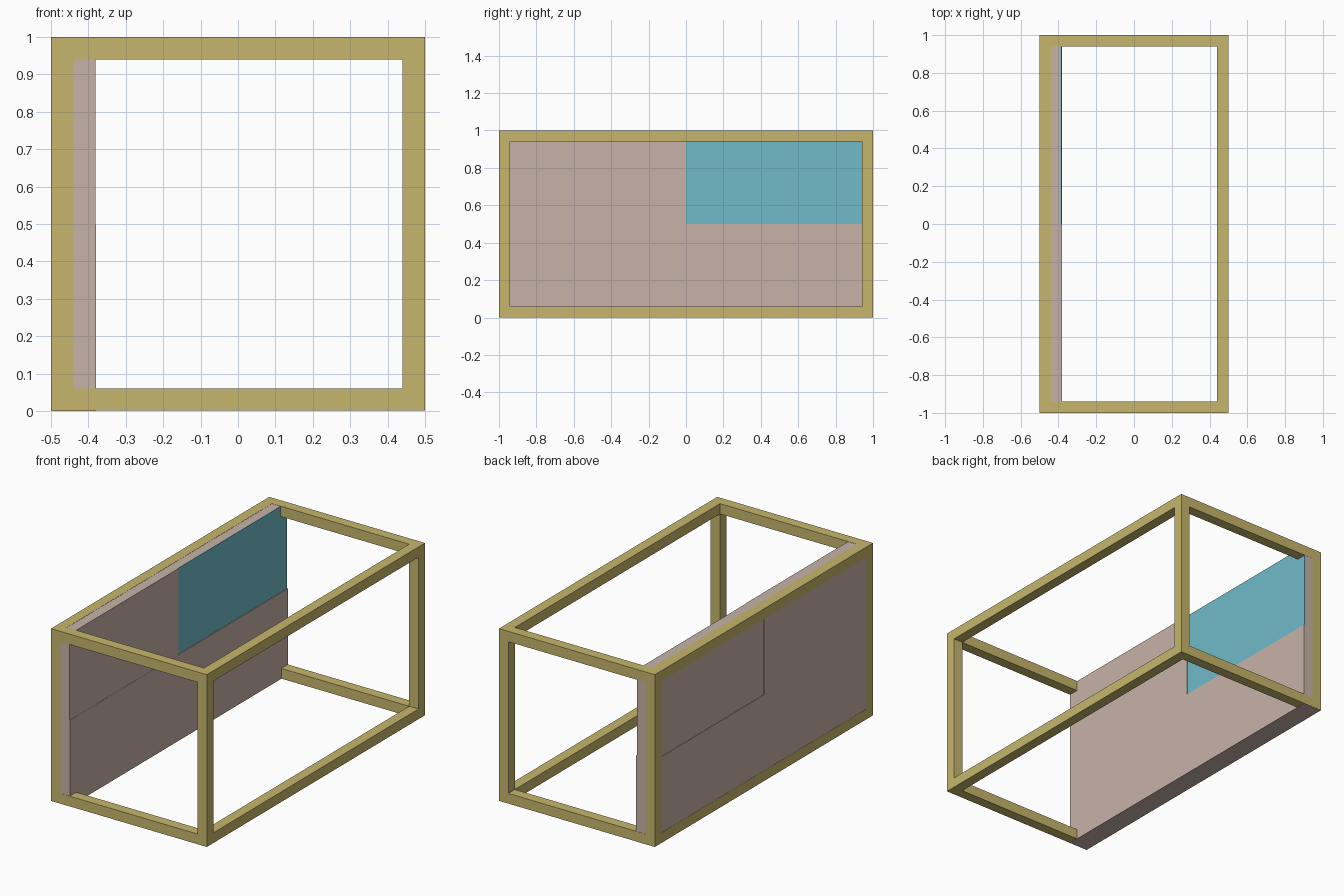
import bpy
import bmesh
from mathutils import Vector

if "Cube" in bpy.data.objects:
    bpy.data.objects.remove(bpy.data.objects["Cube"])


def material(name, rgb):
    m = bpy.data.materials.new(name)
    m.diffuse_color = (*rgb, 1.0)
    m.use_nodes = True
    m.node_tree.nodes["Principled BSDF"].inputs["Base Color"].default_value = m.diffuse_color
    return m


TIMBER = material("timber_yellow", (0.57, 0.47, 0.15))
BOARD = material("board_pink", (0.57, 0.45, 0.395))
PANE = material("pane_blue", (0.165, 0.49, 0.59))


def add_box(bm, lo, hi):
    lo, hi = Vector(lo), Vector(hi)
    verts = bmesh.ops.create_cube(bm, size=1)["verts"]
    for v in verts:
        v.co = (lo + hi) / 2 + v.co * (hi - lo)


def part(name, boxes, mat):
    bm = bmesh.new()
    for lo, hi in boxes:
        add_box(bm, lo, hi)
    mesh = bpy.data.meshes.new(name)
    bm.to_mesh(mesh)
    bm.free()
    mesh.materials.append(mat)
    ob = bpy.data.objects.new(name, mesh)
    bpy.context.collection.objects.link(ob)
    return ob


T = 0.06    # bar thickness
E = 0.001   # small setback so boards sit just behind the frame faces
X, Y, Z = 0.5, 1.0, 1.0

# Open frame: four posts, four long rails, four cross rails
posts, long_rails, cross_rails = [], [], []
for x in (-X, X - T):
    for y in (-Y, Y - T):
        posts.append(((x, y, T), (x + T, y + T, Z - T)))
    for z in (E, Z - T):
        top = T if z == E else Z
        long_rails.append(((x, -Y, z), (x + T, Y, top)))
for y in (-Y, Y - T):
    for z in (E, Z - T):
        top = T if z == E else Z
        cross_rails.append(((-X + T, y, z), (X - T, y + T, top)))
part("frame_posts", posts, TIMBER)
part("frame_long_rails", long_rails, TIMBER)
part("frame_cross_rails", cross_rails, TIMBER)

# Side wall: lower half in one piece
YE, ZE = Y - E, Z - E
IN = -0.38
part("lower_wall", [((-X + E, -YE, 0), (IN, YE, 0.5))], BOARD)

# Upper wall: two thick boards, the rear one set back a little
part("upper_wall_front", [((-X + E, -YE, 0.5), (-0.395, 0, ZE))], BOARD)
part("upper_wall_rear", [((-X + 3 * E, 0, 0.5), (-0.395, YE, ZE))], BOARD)

# Inner lining and the blue pane
part("lining_front", [((-0.395, -YE, 0.5), (IN - E, 0, ZE))], BOARD)
part("lining_rear", [((-0.395, 0, 0.5), (-0.388, YE, ZE))], BOARD)
part("blue_pane", [((-0.388, 0, 0.5), (-0.384, YE, ZE))], PANE)
